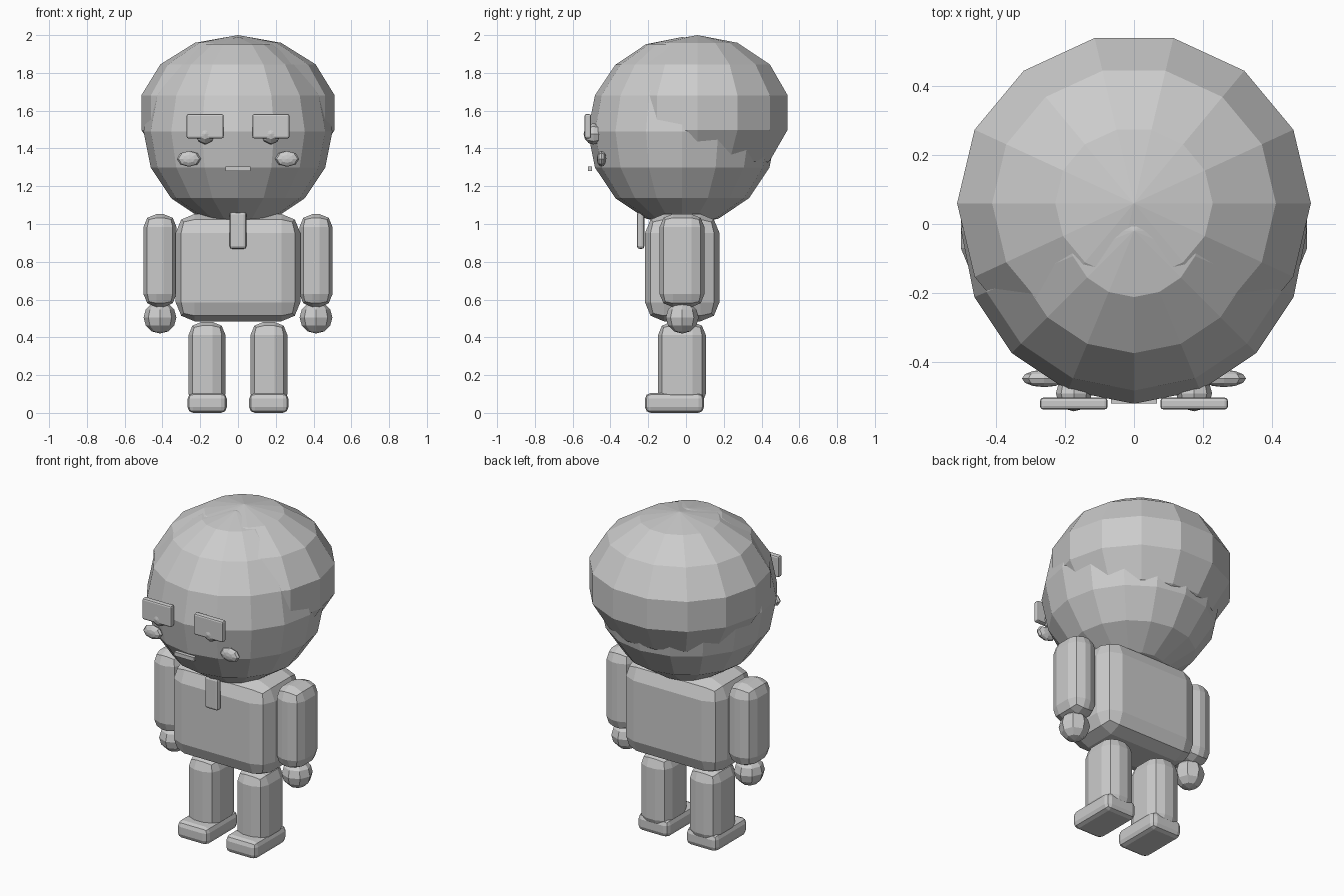
import bpy
import bmesh
from math import pi
from mathutils import Matrix, Vector

old = bpy.data.objects.get("Cube")
if old:
    bpy.data.objects.remove(old, do_unlink=True)

grey = bpy.data.materials.new("plain_grey")
grey.use_nodes = True
colour = (0.6, 0.6, 0.6, 1)
grey.diffuse_color = colour
grey.node_tree.nodes["Principled BSDF"].inputs["Base Color"].default_value = colour


def finish(name, bm):
    mesh = bpy.data.meshes.new(name)
    bm.to_mesh(mesh)
    bm.free()
    mesh.materials.append(grey)
    obj = bpy.data.objects.new(name, mesh)
    bpy.context.collection.objects.link(obj)
    return obj


def box(name, low, high, bevel=0, segments=2):
    """Box between two corners, with rounded edges."""
    low, high = Vector(low), Vector(high)
    bm = bmesh.new()
    bmesh.ops.create_cube(bm, size=1, matrix=Matrix.Translation((low + high) / 2)
                          @ Matrix.Diagonal(high - low).to_4x4())
    if bevel:
        bmesh.ops.bevel(bm, geom=bm.edges[:], offset=bevel, segments=segments,
                        profile=0.5, affect='EDGES')
    return finish(name, bm)


def ball(name, centre, radii, sides, rings, turn=0, tilt=0):
    """Faceted ellipsoid; turn spins it about its pole, tilt lays the pole forward."""
    bm = bmesh.new()
    bmesh.ops.create_uvsphere(
        bm, u_segments=sides, v_segments=rings, radius=1,
        matrix=Matrix.Translation(centre) @ Matrix.Diagonal(radii).to_4x4()
        @ Matrix.Rotation(tilt, 4, 'X') @ Matrix.Rotation(turn, 4, 'Z'))
    return finish(name, bm)


# Head and hair: two overlapping faceted balls
ball("head", (0, -0.02, 1.49), (0.5, 0.5, 0.5), 16, 8)
ball("hair", (0, 0.06, 1.59), (0.525, 0.503, 0.41), 14, 7, turn=pi / 2)

# Body, tie and mouth
box("torso", (-0.33, -0.217, 0.485), (0.33, 0.177, 1.053), 0.1)
box("tie", (-0.045, -0.26, 0.868), (0.045, -0.22, 1.065), 0.015)
box("mouth", (-0.066, -0.52, 1.28), (0.066, -0.497, 1.304))

# Paired parts, left side is +x
for side, s in (("left", 1), ("right", -1)):
    def pair(name, x, half, y, z, bevel):
        box(f"{side}_{name}", (s * x - half, y[0], z[0]), (s * x + half, y[1], z[1]), bevel)

    pair("arm", 0.413, 0.088, (-0.14, 0.098), (0.56, 1.053), 0.07)
    pair("leg", 0.164, 0.098, (-0.148, 0.105), (0.03, 0.482), 0.07)
    pair("foot", 0.163, 0.104, (-0.217, 0.095), (0, 0.105), 0.03)
    pair("eye_plate", 0.174, 0.098, (-0.537, -0.502), (1.453, 1.582), 0.01)
    ball(f"{side}_hand", (s * 0.413, -0.02, 0.505), (0.087, 0.087, 0.085), 8, 6)
    ball(f"{side}_eye", (s * 0.174, -0.49, 1.477), (0.052, 0.052, 0.056), 8, 6, tilt=pi / 2)
    ball(f"{side}_cheek", (s * 0.26, -0.447, 1.345), (0.064, 0.025, 0.042), 8, 6, tilt=pi / 2)
